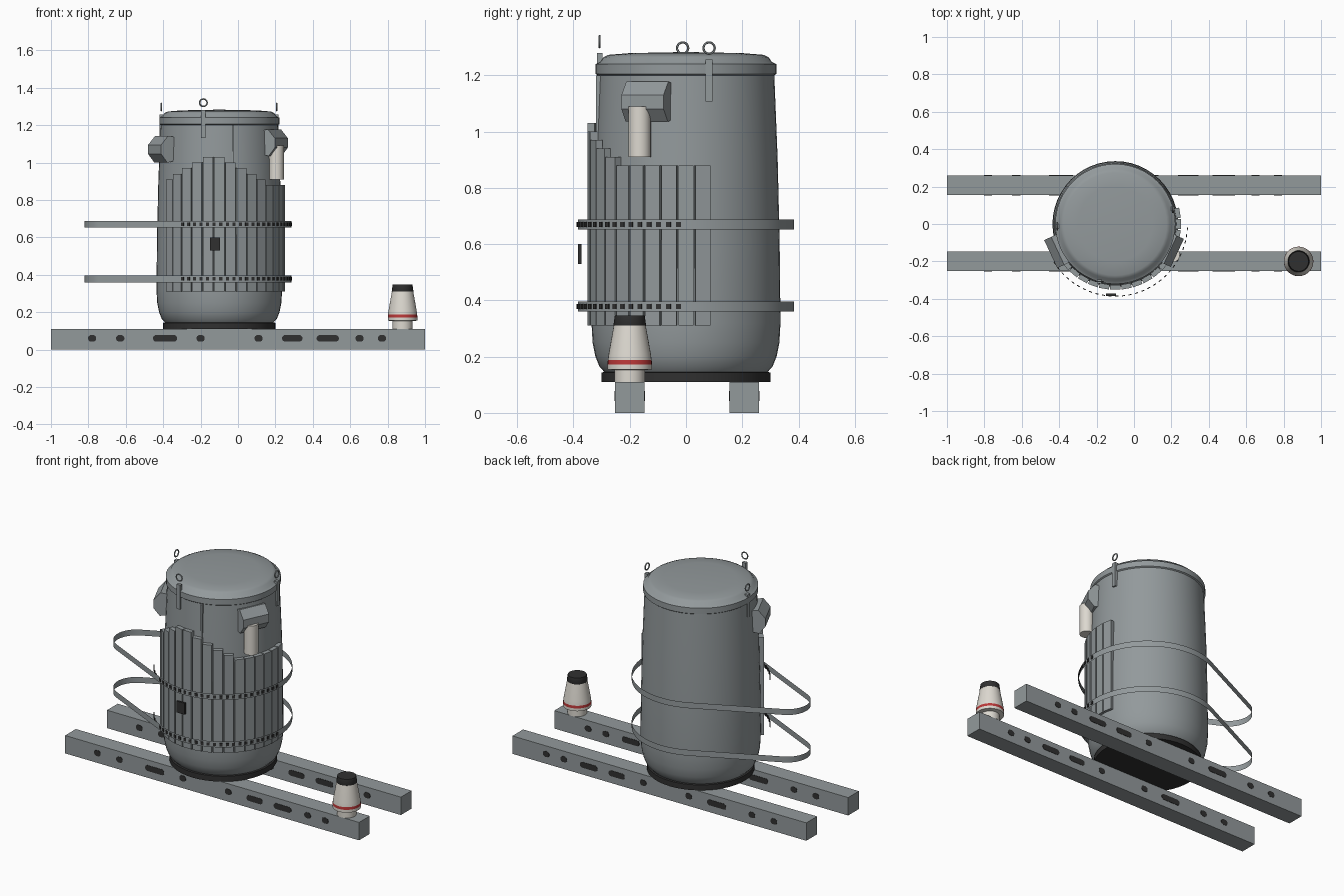
import bpy, bmesh, math
from math import sin, cos, radians, pi
from mathutils import Matrix, Vector

cube = bpy.data.objects.get("Cube")
if cube:
    bpy.data.objects.remove(cube, do_unlink=True)


def material(name, rgb):
    m = bpy.data.materials.new(name)
    m.use_nodes = True
    m.diffuse_color = (*rgb, 1)
    m.node_tree.nodes["Principled BSDF"].inputs["Base Color"].default_value = (*rgb, 1)
    return m


GREY = material("steel grey", (0.29, 0.32, 0.33))
DARK = material("charcoal", (0.03, 0.03, 0.03))
CREAM = material("cream white", (0.72, 0.69, 0.63))
RED = material("red", (0.5, 0.04, 0.04))
CX = -0.1  # tank axis


def finish(name, bm, mats, smooth=False, loc=(0, 0, 0), closed=True):
    if closed:
        bmesh.ops.recalc_face_normals(bm, faces=bm.faces)
    me = bpy.data.meshes.new(name)
    bm.to_mesh(me)
    bm.free()
    for m in mats:
        me.materials.append(m)
    ob = bpy.data.objects.new(name, me)
    ob.location = loc
    bpy.context.collection.objects.link(ob)
    if smooth:
        bpy.ops.object.select_all(action='DESELECT')
        ob.select_set(True)
        bpy.context.view_layer.objects.active = ob
        bpy.ops.object.shade_smooth_by_angle(angle=radians(35))
    return ob


def lathe(name, profile, loc, mats, sides=48, bands=None):
    """Revolve (radius, z) points; bands gives one material index per segment."""
    bm = bmesh.new()
    rings = []
    for r, z in profile:
        n = sides if r else 1
        rings.append([bm.verts.new((r * cos(2 * pi * i / n), r * sin(2 * pi * i / n), z)) for i in range(n)])
    for k in range(len(rings) - 1):
        a, b = rings[k], rings[k + 1]
        for i in range(sides):
            j = (i + 1) % sides
            if len(a) == 1:
                f = bm.faces.new((a[0], b[j], b[i]))
            elif len(b) == 1:
                f = bm.faces.new((a[i], a[j], b[0]))
            else:
                f = bm.faces.new((a[i], a[j], b[j], b[i]))
            f.material_index = bands[k] if bands else 0
    return finish(name, bm, mats, True, loc)


def add_box(bm, centre, size, angle=0.0):
    mat = Matrix.Translation(centre) @ Matrix.Rotation(angle, 4, 'Z') @ Matrix.Diagonal((*size, 1))
    bmesh.ops.create_cube(bm, size=1, matrix=mat)


def around(radius, degrees, z):
    a = radians(degrees)
    return Vector((CX + radius * cos(a), radius * sin(a), z))


def extrude(bm, points, offset):
    """Prism from a closed outline of 3D points."""
    f = bm.faces.new([bm.verts.new(p) for p in points])
    moved = bmesh.ops.extrude_face_region(bm, geom=[f])["geom"]
    bmesh.ops.translate(bm, vec=offset, verts=[v for v in moved if isinstance(v, bmesh.types.BMVert)])


# Tank and its base ring
lathe("tank", [(0, .145), (.29, .145), (.308, .165), (.322, .2), (.332, .25), (.336, .32),
               (.333, .6), (.326, .9), (.314, 1.2), (.321, 1.205), (.321, 1.24), (.305, 1.248),
               (.293, 1.265), (.275, 1.273), (.2, 1.279), (0, 1.283)], (CX, 0, 0), [GREY])
lathe("base_ring", [(0, .11), (.3, .11), (.3, .143), (.285, .147), (0, .147)], (CX, 0, 0), [DARK])

# Two rails with dark slots on both long faces
SLOTS = [(-.78, .045), (-.63, .045), (-.39, .13), (-.2, .045), (.11, .045),
         (.29, .11), (.48, .12), (.65, .045), (.77, .045)]
for label, y in (("front", -.2), ("back", .207)):
    bm = bmesh.new()
    add_box(bm, (0, y, .055), (2, .104, .11))
    finish(label + "_rail", bm, [GREY])
    bm = bmesh.new()
    for x, w in SLOTS:
        r = .018
        for side in (-1, 1):
            pts = []
            for i in range(12):
                a = 2 * pi * (i + .5) / 12
                shift = math.copysign(w / 2 - r, cos(a))
                pts.append((x + shift + r * cos(a), y + side * .051, .06 + r * sin(a)))
            extrude(bm, pts, (0, side * .003, 0))
    finish(label + "_rail_slots", bm, [DARK])

# Staggered armour slats wrapped round the front and left side
bm = bmesh.new()
for d in range(-140, 11, 10):
    top = max(.88, 1.03 - .003 * max(-d - 100, d + 90, 0))
    add_box(bm, around(.338, d, (top + .31) / 2), (.026, .054, top - .31), radians(d))
finish("slats", bm, [GREY])

# Teardrop straps: thin sheets round the tank and out to a small loop
R, r, END = .385, .13, -.69
tangent = pi - math.acos((R - r) / (CX - END))
outline = []
for i in range(41):
    a = -tangent + 2 * tangent * i / 40
    outline.append((CX + R * cos(a), R * sin(a)))
for i in range(17):
    a = tangent + 2 * (pi - tangent) * i / 16
    outline.append((END + r * cos(a), r * sin(a)))
for label, z in (("lower", .378), ("upper", .67)):
    bm = bmesh.new()
    low = [bm.verts.new((x, y, z - .018)) for x, y in outline]
    high = [bm.verts.new((x, y, z + .018)) for x, y in outline]
    for i in range(len(outline)):
        j = (i + 1) % len(outline)
        bm.faces.new((low[i], low[j], high[j], high[i]))
    finish(label + "_strap", bm, [GREY], True, closed=False)
    bm = bmesh.new()
    for i in range(28):
        d = -4 - 5.3 * i
        add_box(bm, around(R + .001, d, z), (.005, .017, .018), radians(d))
    finish(label + "_strap_studs", bm, [DARK])

# Floating control plate
bm = bmesh.new()
add_box(bm, (-.123, -.378, .565), (.056, .012, .07))
finish("control_plate", bm, [DARK])

# Hooded vents on both front shoulders
HOOD = [(.25, 1.05), (.25, 1.165), (.325, 1.178), (.366, 1.13), (.366, 1.08), (.33, 1.035)]
for label, d, out, drop in (("left", -25, 0, 0), ("right", 205, .015, .035)):
    bm = bmesh.new()
    t = Vector((-sin(radians(d)), cos(radians(d)), 0)) * .165
    extrude(bm, [around(q + out, d, z - drop) - t / 2 for q, z in HOOD], t)
    finish(label + "_vent_hood", bm, [GREY])
lathe("vent_pipe", [(0, .91), (.04, .91), (.04, 1.09), (0, 1.09)], (.205, -.165, 0), [CREAM], 24)

# Lifting eyes on straps
for label, x, y, z in (("front", -.185, -.307, 1.32), ("left", .207, .082, 1.297), ("right", -.41, -.012, 1.297)):
    turn = 0 if label == "front" else pi / 2
    bm = bmesh.new()
    add_box(bm, (x, y, z - .115), (.025, .02, .15), turn)
    finish(label + "_eye_strap", bm, [GREY])
    bpy.ops.mesh.primitive_torus_add(major_segments=20, minor_segments=6, major_radius=.02, minor_radius=.004,
                                     location=(x, y, z), rotation=(pi / 2, 0, turn))
    ring = bpy.context.object
    ring.name = label + "_lifting_eye"
    ring.data.materials.append(GREY)

# Thin vertical conduit on the tank front
bm = bmesh.new()
add_box(bm, (-.027, -.312, 1.08), (.01, .016, .24))
finish("conduit", bm, [GREY])

# Tapered canister on the front rail
lathe("canister", [(0, .11), (.054, .11), (.054, .152), (.079, .155), (.079, .172), (.078, .188),
                   (.075, .21), (.057, .31), (.058, .312), (.053, .347), (0, .347)],
      (.88, -.2, 0), [CREAM, RED, DARK], 32, [0, 0, 0, 0, 1, 0, 0, 2, 2, 2])
